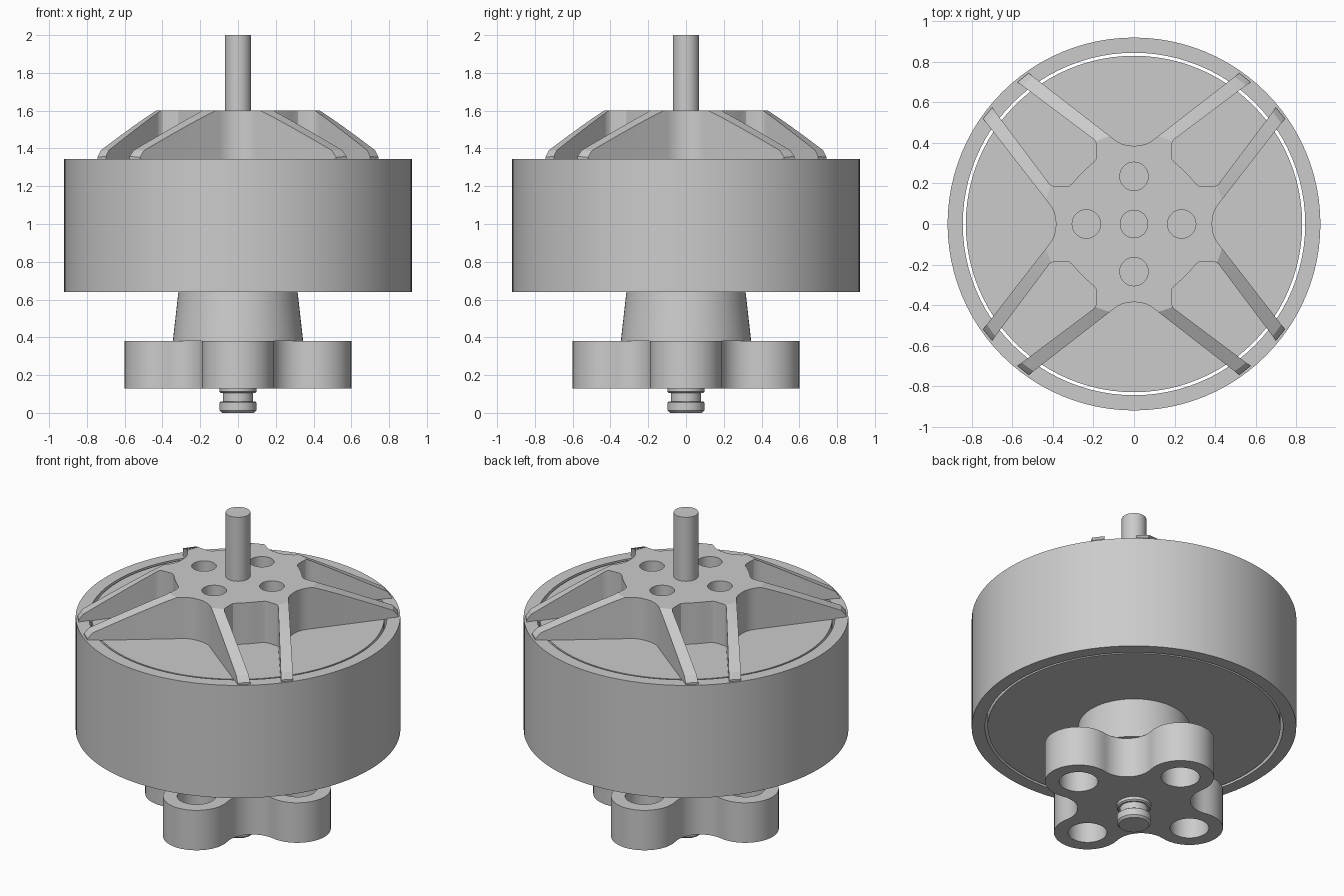
import bpy, bmesh
from math import sin, cos, pi, radians, atan2, hypot

if "Cube" in bpy.data.objects:
    bpy.data.objects.remove(bpy.data.objects["Cube"])

SEG = 96


def finish(ob, angle=30):
    bpy.ops.object.select_all(action='DESELECT')
    ob.select_set(True)
    bpy.context.view_layer.objects.active = ob
    bpy.ops.object.shade_smooth_by_angle(angle=radians(angle))


def make(name, bm):
    bmesh.ops.recalc_face_normals(bm, faces=bm.faces)
    me = bpy.data.meshes.new(name)
    bm.to_mesh(me)
    bm.free()
    ob = bpy.data.objects.new(name, me)
    bpy.context.collection.objects.link(ob)
    return ob


def lathe(name, profile, closed=False, seg=SEG, at=(0, 0)):
    """Revolve (r, z) points; open profiles get flat end caps."""
    bm = bmesh.new()
    rings = [[bm.verts.new((at[0] + r * cos(2 * pi * i / seg),
                            at[1] + r * sin(2 * pi * i / seg), z))
              for i in range(seg)] for r, z in profile]
    pairs = list(zip(rings, rings[1:]))
    if closed:
        pairs.append((rings[-1], rings[0]))
    else:
        bm.faces.new(rings[0])
        bm.faces.new(rings[-1])
    for a, b in pairs:
        for i in range(seg):
            j = (i + 1) % seg
            bm.faces.new((a[i], a[j], b[j], b[i]))
    return make(name, bm)


def prism(name, pts, z0, z1):
    bm = bmesh.new()
    face = bm.faces.new([bm.verts.new((x, y, z0)) for x, y in pts])
    top = bmesh.ops.extrude_face_region(bm, geom=[face])['geom']
    bmesh.ops.translate(bm, vec=(0, 0, z1 - z0),
                        verts=[v for v in top if isinstance(v, bmesh.types.BMVert)])
    return make(name, bm)


def boolean(ob, cutter, op):
    bpy.context.view_layer.objects.active = ob
    mod = ob.modifiers.new("cut", 'BOOLEAN')
    mod.object, mod.operation, mod.solver = cutter, op, 'EXACT'
    bpy.ops.object.modifier_apply(modifier=mod.name)
    bpy.data.objects.remove(cutter)


def four_fold(pts):
    out = []
    for k in range(4):
        c, s = round(cos(k * pi / 2)), round(sin(k * pi / 2))
        out += [(c * x - s * y, s * x + c * y) for x, y in pts]
    return out


def drill(ob, dist, r, z0, z1):
    for k in range(4):
        a = k * pi / 2
        boolean(ob, lathe("hole_cutter", [(r, z0), (r, z1)], seg=48,
                          at=(dist * cos(a), dist * sin(a))), 'DIFFERENCE')


# Outer rotor ring and the core inside it, with a thin see-through gap
ring = lathe("rotor_ring", [(0.845, 0.64), (0.92, 0.64), (0.92, 1.345), (0.845, 1.345)], True)
core = lathe("stator_core", [(0.83, 0.642), (0.83, 1.342)])

# Bell: flat hub sloping down into eight arms
half = [(0.388, 0.035), (0.398, 0.068), (0.415, 0.095), (0.745, 0.52), (0.70, 0.575),
        (0.43, 0.215), (0.418, 0.198), (0.40, 0.187), (0.335, 0.185), (0.318, 0.189),
        (0.305, 0.20), (0.283, 0.225)]
sector = [(x, -y) for x, y in reversed(half)] + [(0.385, 0)] + half + [(0.255, 0.255)]
bell = prism("rotor_bell", four_fold(sector), 1.34, 1.7)
boolean(bell, lathe("bell_slope", [(0.95, 1.30), (0.915, 1.345), (0.88, 1.39),
                                   (0.45, 1.60)]), 'INTERSECT')
drill(bell, 0.235, 0.07, 1.3, 1.7)

# Shaft
shaft = lathe("shaft", [(0.07, 1.35), (0.07, 2.0)], seg=48)

# Tapered neck
neck = lathe("neck", [(0.345, 0.38), (0.315, 0.645)])

# Four-lobed mounting foot with screw holes
R, r, s, rc = 0.41, 0.19, 0.336, 0.155
dx, dy = s - R, s
th = atan2(dy, dx)
rc = hypot(dx, dy) - r
lobe = [(R + r * cos(-th + 2 * th * i / 24), r * sin(-th + 2 * th * i / 24)) for i in range(25)]
a0, a1 = th - pi, -pi / 2 - (th - pi / 2 - pi / 2 + pi / 2)
a1 = -pi / 2 - (a0 + pi)  + pi - pi
end = atan2(R - s, -s) - 2 * pi
start = atan2(-s, R - s)
fillet = [(s + rc * cos(start + (end - start) * i / 12),
           s + rc * sin(start + (end - start) * i / 12)) for i in range(1, 12)]
foot = prism("mounting_foot", four_fold(lobe + fillet), 0.13, 0.38)
drill(foot, R, 0.11, 0.0, 0.5)

# Grooved shaft end below the foot
tail = lathe("shaft_end", [(0.085, 0.0), (0.097, 0.012), (0.097, 0.055), (0.09, 0.06),
                           (0.08, 0.06), (0.08, 0.105), (0.09, 0.105), (0.097, 0.112),
                           (0.097, 0.14)], seg=48)

for ob in (ring, core, bell, shaft, neck, foot, tail):
    finish(ob, 25)
